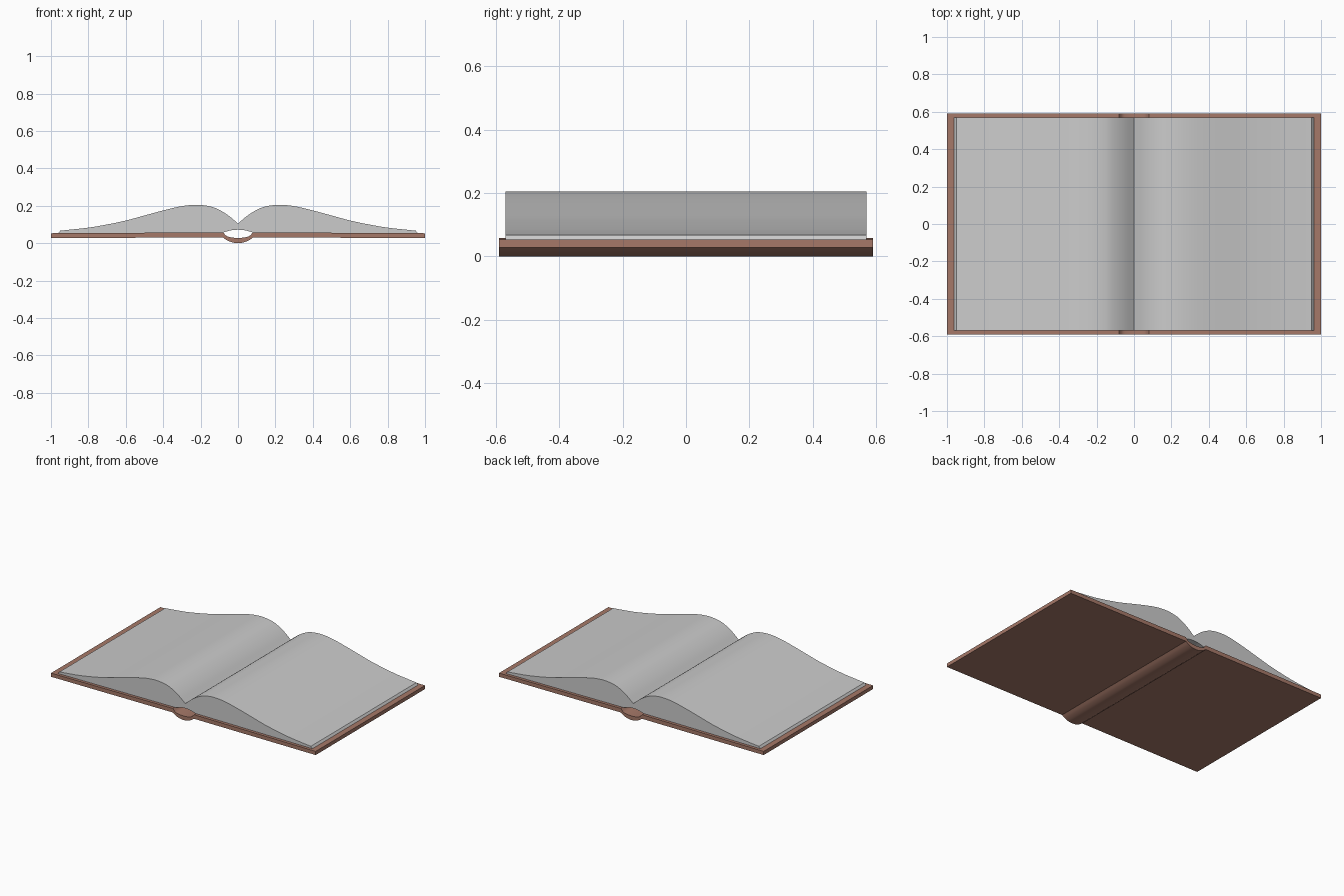
import bpy, bmesh, math
from mathutils import Vector

if "Cube" in bpy.data.objects:
    bpy.data.objects.remove(bpy.data.objects["Cube"])


def spline(pts, n=5):
    """Catmull-Rom curve through (x, z) points."""
    p = [Vector(a) for a in pts]
    p = [2 * p[0] - p[1]] + p + [2 * p[-1] - p[-2]]
    out = []
    for i in range(1, len(p) - 2):
        a, b, c, d = p[i - 1:i + 3]
        for k in range(n):
            t = k / n
            v = 0.5 * (2 * b + (c - a) * t + (2 * a - 5 * b + 4 * c - d) * t * t
                       + (3 * b - a - 3 * c + d) * t ** 3)
            out.append((v.x, v.y))
    return out + [tuple(pts[-1])]


def flip(pts):
    return [(-x, z) for x, z in reversed(pts)]


def extrude(name, profile, half_depth, mat=None):
    """Sweep a closed x-z profile along y."""
    bm = bmesh.new()
    face = bm.faces.new([bm.verts.new((x, -half_depth, z)) for x, z in profile])
    res = bmesh.ops.extrude_face_region(bm, geom=[face], use_keep_orig=True)
    verts = [g for g in res["geom"] if isinstance(g, bmesh.types.BMVert)]
    bmesh.ops.translate(bm, vec=(0, 2 * half_depth, 0), verts=verts)
    bmesh.ops.recalc_face_normals(bm, faces=bm.faces)
    me = bpy.data.meshes.new(name)
    bm.to_mesh(me)
    bm.free()
    ob = bpy.data.objects.new(name, me)
    bpy.context.collection.objects.link(ob)
    if mat:
        me.materials.append(mat)
    bpy.ops.object.select_all(action='DESELECT')
    ob.select_set(True)
    bpy.context.view_layer.objects.active = ob
    bpy.ops.object.shade_smooth_by_angle(angle=math.radians(30))
    return ob


leather = bpy.data.materials.new("brown_leather")
leather.diffuse_color = (0.38, 0.19, 0.14, 1)
leather.use_nodes = True
leather.node_tree.nodes["Principled BSDF"].inputs["Base Color"].default_value = leather.diffuse_color

# Cover boards, slightly thicker towards the spine
board = [(0.08, 0.03), (1.0, 0.028), (1.0, 0.053), (0.08, 0.058)]
extrude("right_cover", board, 0.59, leather)
extrude("left_cover", flip(board), 0.59, leather)

# Rounded spine hanging below the boards
outer = spline([(0, 0), (0.03, 0.004), (0.058, 0.015), (0.08, 0.03)])
inner = spline([(0.08, 0.058), (0.06, 0.038), (0.03, 0.03), (0, 0.028)])
right_side = outer + inner
extrude("spine", right_side + flip(right_side)[1:-1], 0.59, leather)

# Page block: two swelling halves meeting in the gutter, arched underneath
top = spline([(0, 0.105), (0.05, 0.147), (0.1, 0.178), (0.15, 0.197),
              (0.22, 0.205), (0.3, 0.198), (0.4, 0.175), (0.5, 0.148),
              (0.6, 0.121), (0.7, 0.1), (0.8, 0.083), (0.9, 0.072),
              (0.95, 0.067)])
under = spline([(0.08, 0.0565), (0.06, 0.063), (0.03, 0.07), (0, 0.072)])
half = top + [(0.962, 0.0525)] + under
extrude("pages", half + flip(half)[1:-1], 0.57)
